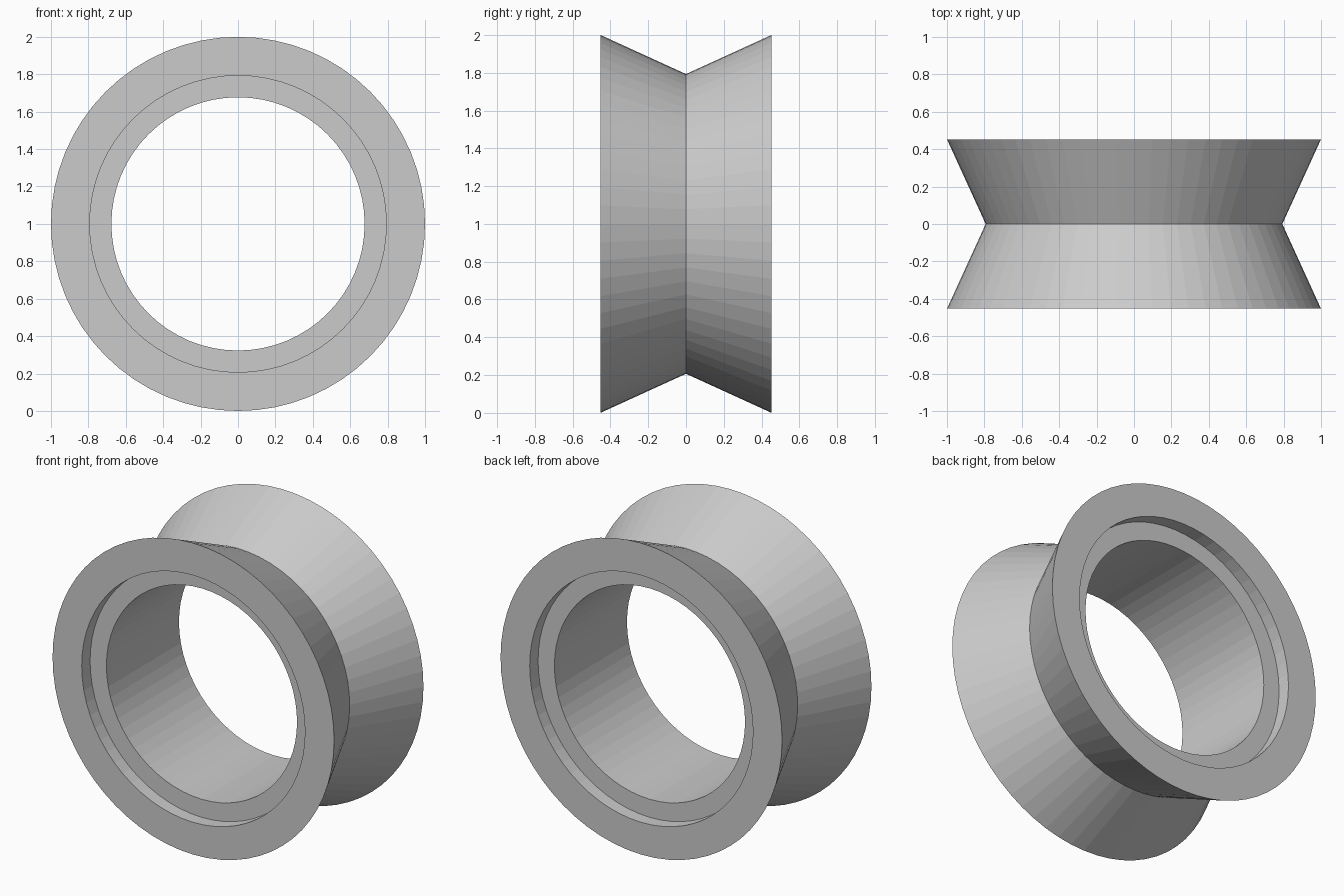
import bpy, bmesh, math

cube = bpy.data.objects.get("Cube")
if cube:
    bpy.data.objects.remove(cube, do_unlink=True)

SEGMENTS = 64
HALF_WIDTH = 0.453
RECESS_DEPTH = 0.085
RIM_R, GROOVE_R, RECESS_R, BORE_R = 1.0, 0.793, 0.793, 0.677

grey = bpy.data.materials.new("light_grey")
grey.use_nodes = True
colour = (0.6, 0.6, 0.6, 1)
grey.diffuse_color = colour
grey.node_tree.nodes["Principled BSDF"].inputs["Base Color"].default_value = colour

# Closed cross-section (radius, y): V groove outside, stepped bore inside
floor = HALF_WIDTH - RECESS_DEPTH
half = [(RIM_R, HALF_WIDTH), (RECESS_R, HALF_WIDTH), (RECESS_R, floor), (BORE_R, floor)]
profile = [(GROOVE_R, 0)] + half + [(r, -y) for r, y in reversed(half)]

# Revolve the section around the horizontal axle
bm = bmesh.new()
rings = []
for i in range(SEGMENTS):
    a = math.tau * i / SEGMENTS
    rings.append([bm.verts.new((r * math.cos(a), y, 1 + r * math.sin(a))) for r, y in profile])
for i, ring in enumerate(rings):
    following = rings[(i + 1) % SEGMENTS]
    for j in range(len(profile)):
        k = (j + 1) % len(profile)
        bm.faces.new((ring[j], ring[k], following[k], following[j]))
bmesh.ops.recalc_face_normals(bm, faces=bm.faces)

mesh = bpy.data.meshes.new("grooved_roller")
bm.to_mesh(mesh)
bm.free()
mesh.materials.append(grey)
roller = bpy.data.objects.new("grooved_roller", mesh)
bpy.context.collection.objects.link(roller)
